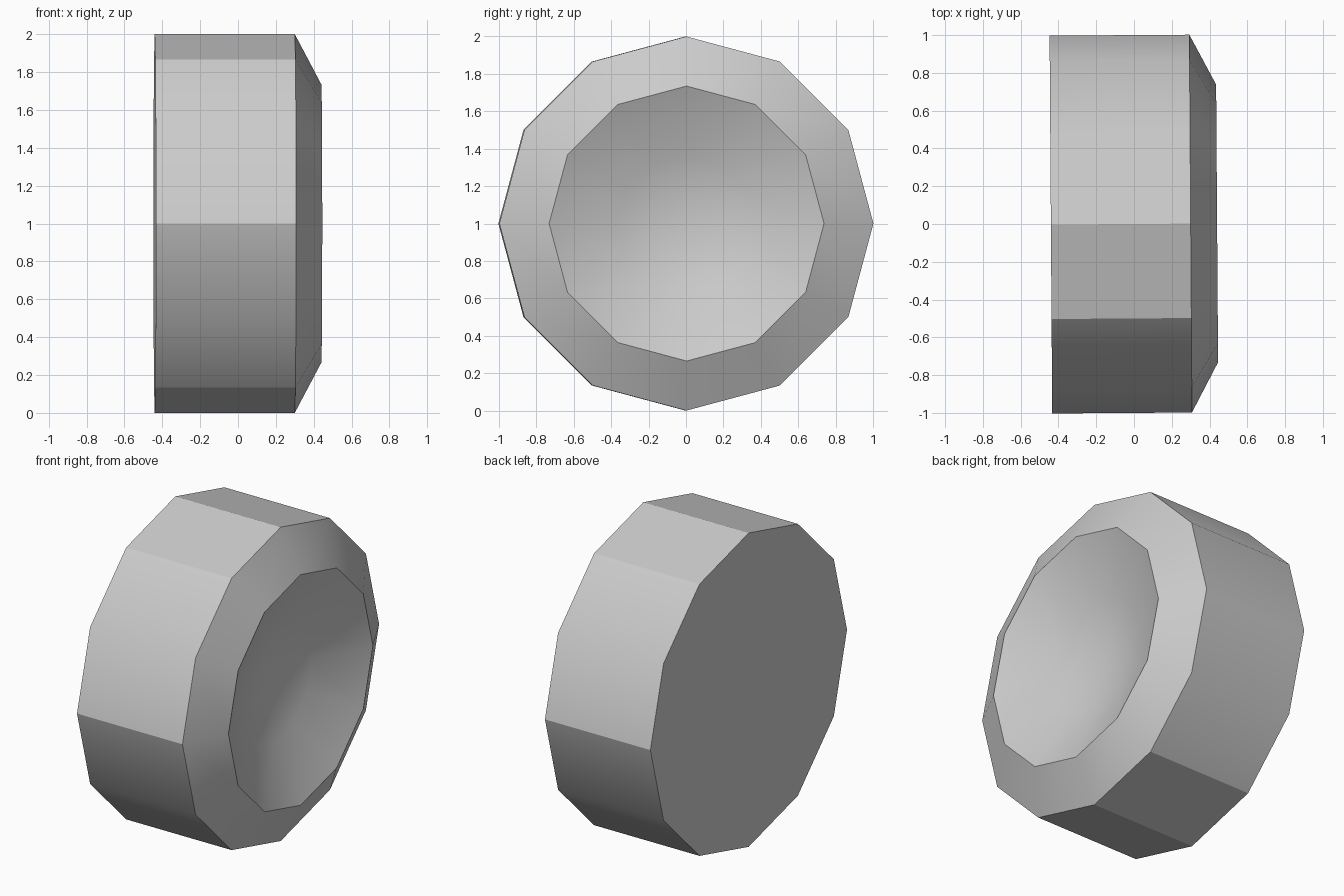
import bpy, bmesh, math

cube = bpy.data.objects.get("Cube")
if cube:
    bpy.data.objects.remove(cube, do_unlink=True)

SIDES = 12

# Plain grey material
grey = bpy.data.materials.new("light_grey")
grey.use_nodes = True
colour = (0.6, 0.6, 0.6, 1)
grey.diffuse_color = colour
grey.node_tree.nodes["Principled BSDF"].inputs["Base Color"].default_value = colour

# Wheel cross-section as (x, radius): flat back, tread, bevel, dished face
profile = [(-0.44, 1.0), (0.30, 1.0), (0.44, 0.735), (0.27, 0.37)]
dish_centre = 0.21

bm = bmesh.new()
rings = []
for x, r in profile:
    angles = [math.tau * i / SIDES for i in range(SIDES)]
    rings.append([bm.verts.new((x, r * math.cos(a), r * math.sin(a))) for a in angles])

# Back cap, bands between rings, and the centre of the dish
bm.faces.new(rings[0])
centre = bm.verts.new((dish_centre, 0, 0))
for i in range(SIDES):
    j = (i + 1) % SIDES
    for a, b in zip(rings, rings[1:]):
        bm.faces.new((a[i], a[j], b[j], b[i]))
    bm.faces.new((rings[-1][i], rings[-1][j], centre))
bmesh.ops.recalc_face_normals(bm, faces=bm.faces)

mesh = bpy.data.meshes.new("wheel")
bm.to_mesh(mesh)
bm.free()
mesh.materials.append(grey)

wheel = bpy.data.objects.new("wheel", mesh)
wheel.location.z = 1
wheel.rotation_euler.z = math.radians(0.4)
bpy.context.collection.objects.link(wheel)

# Smooth dish and bevel, crisp rims
bpy.ops.object.select_all(action="DESELECT")
wheel.select_set(True)
bpy.context.view_layer.objects.active = wheel
bpy.ops.object.shade_smooth_by_angle(angle=math.radians(30))
